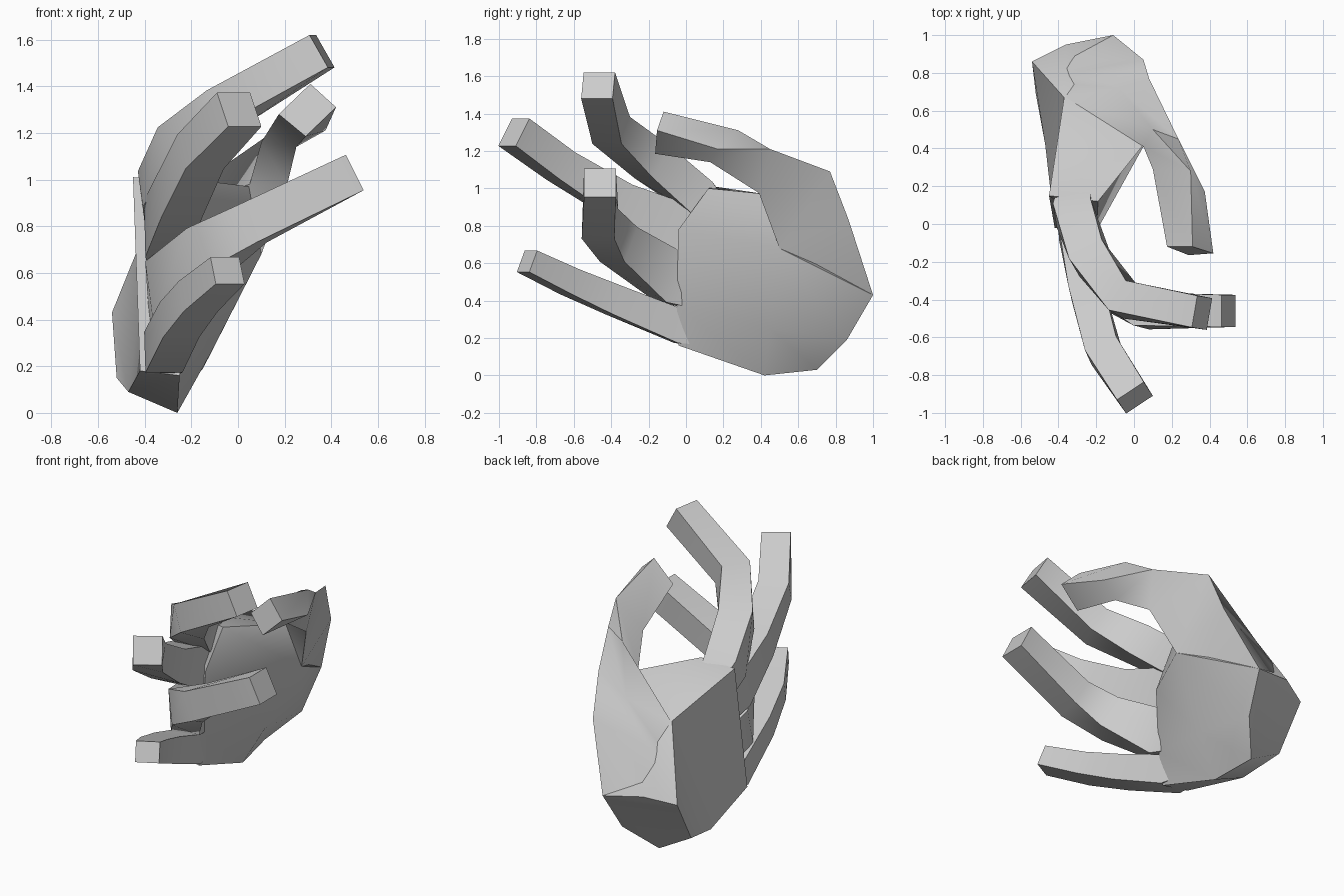
import bpy, bmesh
from mathutils import Vector

def loft(name, rings):
    """Skin a list of equal-length point rings and cap both ends."""
    bm = bmesh.new()
    rows = [[bm.verts.new(p) for p in r] for r in rings]
    n = len(rows[0])
    for a, b in zip(rows, rows[1:]):
        for i in range(n):
            j = (i + 1) % n
            bm.faces.new((a[i], a[j], b[j], b[i]))
    bm.faces.new(rows[0])
    bm.faces.new(rows[-1])
    bmesh.ops.recalc_face_normals(bm, faces=bm.faces)
    me = bpy.data.meshes.new(name)
    bm.to_mesh(me)
    bm.free()
    ob = bpy.data.objects.new(name, me)
    bpy.context.collection.objects.link(ob)
    bpy.ops.object.select_all(action='DESELECT')
    ob.select_set(True)
    bpy.context.view_layer.objects.active = ob
    bpy.ops.object.shade_smooth_by_angle(angle=1.1)
    return ob

def finger(name, path, widths, depths):
    """Square tube along a path, kept upright, with half sizes per ring."""
    pts = [Vector(p) for p in path]
    rings = []
    for i, p in enumerate(pts):
        t = Vector()
        if i > 0:
            t += (p - pts[i - 1]).normalized()
        if i < len(pts) - 1:
            t += (pts[i + 1] - p).normalized()
        t.normalize()
        up = Vector((0, 0, 1))
        w = (up - t * up.dot(t)).normalized()
        d = t.cross(w)
        rings.append([p + w * widths[i] * a + d * depths[i] * b
                      for a, b in ((1, 1), (1, -1), (-1, -1), (-1, 1))])
    return loft(name, rings)

# palm: wrist hexagon, middle, knuckles
loft("palm", [
    [(-.15, .86, .19), (-.11, 1.0, .43), (-.36, .95, .47),
     (-.54, .86, .43), (-.52, .69, .15), (-.30, .70, .03)],
    [(-.12, .45, .25), (.10, .50, .68), (.05, .42, .97),
     (-.37, .67, .85), (-.47, .42, .09), (-.26, .42, 0)],
    [(-.23, -.05, .38), (-.20, -.04, .78), (-.19, .12, 1.0),
     (-.45, .15, 1.01), (-.42, -.02, .18), (-.25, -.04, .16)],
])

# thumb: from the wrist edge to the square tip
loft("thumb", [
    [(-.50, .82, .40), (-.54, .86, .43), (-.11, 1.0, .43), (-.16, .82, .22)],
    [(-.44, .75, .62), (-.28, .81, .72), (.05, .87, .83), (0, .62, .50)],
    [(-.36, .67, .85), (-.08, .72, .94), (.08, .77, 1.09), (.10, .50, .68)],
    [(.05, .41, .98), (.10, .50, 1.17), (.235, .45, 1.21), (.21, .39, .975)],
    [(.10, .29, 1.16), (.30, .28, 1.31), (.375, .17, 1.21), (.25, .13, 1.14)],
    [(.175, -.12, 1.28), (.31, -.12, 1.41), (.42, -.155, 1.31), (.29, -.165, 1.185)],
])

# four fingers, starting inside the palm
finger("index_finger",
       [(-.31, .20, .82), (-.32, .06, .96), (-.23, -.18, 1.14), (-.05, -.40, 1.31), (.36, -.47, 1.55)],
       [.08, .10, .10, .085, .08], [.08, .10, .10, .09, .085])
finger("middle_finger",
       [(-.30, .14, .73), (-.31, -.03, .79), (-.25, -.35, .93), (-.16, -.67, 1.12), (.005, -.92, 1.30)],
       [.12, .13, .10, .085, .085], [.08, .09, .09, .09, .085])
finger("ring_finger",
       [(-.32, .14, .46), (-.30, -.08, .52), (-.12, -.36, .70), (.06, -.46, .81), (.50, -.46, 1.03)],
       [.12, .14, .105, .09, .085], [.06, .085, .09, .09, .085])
finger("little_finger",
       [(-.33, .14, .24), (-.32, -.03, .26), (-.25, -.38, .40), (-.17, -.62, .50), (-.045, -.85, .61)],
       [.08, .09, .08, .07, .062], [.06, .08, .08, .08, .07])
